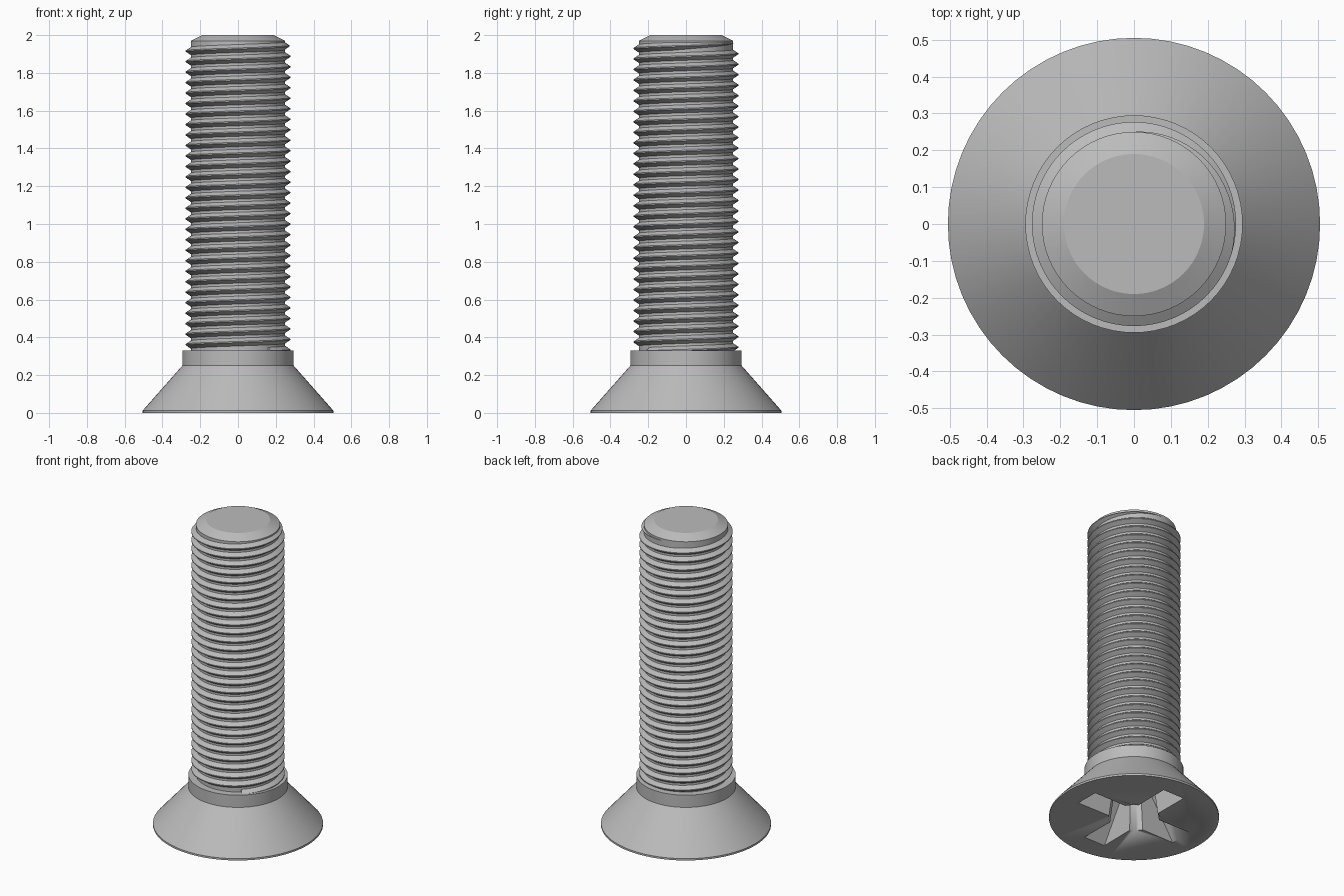
import bpy, bmesh, math

cube = bpy.data.objects.get("Cube")
if cube:
    bpy.data.objects.remove(cube)

# One plain metal colour
steel = bpy.data.materials.new("grey steel")
steel.use_nodes = True
colour = (0.5, 0.5, 0.5, 1)
steel.diffuse_color = colour
steel.node_tree.nodes["Principled BSDF"].inputs["Base Color"].default_value = colour

CORE, CREST, PITCH = 0.25, 0.277, 0.0555


def finish(name, bm, angle=25):
    bmesh.ops.recalc_face_normals(bm, faces=bm.faces)
    mesh = bpy.data.meshes.new(name)
    bm.to_mesh(mesh)
    bm.free()
    mesh.materials.append(steel)
    obj = bpy.data.objects.new(name, mesh)
    bpy.context.collection.objects.link(obj)
    bpy.ops.object.select_all(action="DESELECT")
    obj.select_set(True)
    bpy.context.view_layer.objects.active = obj
    bpy.ops.object.shade_smooth_by_angle(angle=math.radians(angle))
    return obj


def loft(name, rings, closed=True):
    """Skin a list of point rings and cap both ends."""
    bm = bmesh.new()
    loops = [[bm.verts.new(p) for p in ring] for ring in rings]
    n = len(loops[0])
    for a, b in zip(loops, loops[1:]):
        for i in range(n):
            j = (i + 1) % n
            bm.faces.new((a[i], a[j], b[j], b[i]))
    bm.faces.new(loops[0])
    bm.faces.new(loops[-1])
    return finish(name, bm)


def circle(r, z, n=64):
    return [(r * math.cos(math.tau * i / n), r * math.sin(math.tau * i / n), z)
            for i in range(n)]


def cross(reach, half, inner, z):
    """Four-armed outline with rounded inner corners."""
    points = []
    for k in range(4):
        c, s = math.cos(k * math.pi / 2), math.sin(k * math.pi / 2)
        arm = [(reach, -half), (reach, half)]
        # rounded corner between this arm and the next
        for deg in (30, 38, 45, 52, 60):
            a = math.radians(deg)
            arm.append((inner * math.cos(a), inner * math.sin(a)))
        points += [(x * c - y * s, x * s + y * c, z) for x, y in arm]
    return points


# Countersunk head with collar
head = loft("countersunk_head", [circle(r, z) for r, z in
            ((0.505, 0), (0.505, 0.012), (0.295, 0.25), (0.295, 0.33))])

# Cross-shaped drive recess cut into the underside
cutter = loft("recess_cutter", [cross(0.373, 0.078, 0.152, -0.01),
                                cross(0.17, 0.06, 0.115, 0.27)])
cutter.hide_render = True
cutter.hide_set(True)
cut = head.modifiers.new("drive_recess", "BOOLEAN")
cut.operation = "DIFFERENCE"
cut.solver = "EXACT"
cut.object = cutter

# Plain shank core with chamfered tip
loft("shank_core", [circle(r, z) for r, z in
     ((CORE, 0.3), (CORE, 1.97), (0.19, 2.0))])

# Right-handed helical thread, fading into the core at the tip
STEPS = 64
end_z, end_angle = 1.957, math.pi / 2
total = int(29.4 * STEPS)
rings = []
for i in range(total + 1):
    back = (total - i) / STEPS
    a = end_angle - back * math.tau
    z = end_z - back * PITCH
    fade = min(1, back / 0.3 + 0.01)
    r_root, r_crest = CORE - 0.003, CORE + (CREST - CORE) * fade
    wide, flat = 0.023 * fade, 0.003 * fade
    rings.append([(r * math.cos(a), r * math.sin(a), z + dz) for r, dz in
                  ((r_root, -wide), (r_crest, -flat), (r_crest, flat), (r_root, wide))])
loft("screw_thread", rings)
